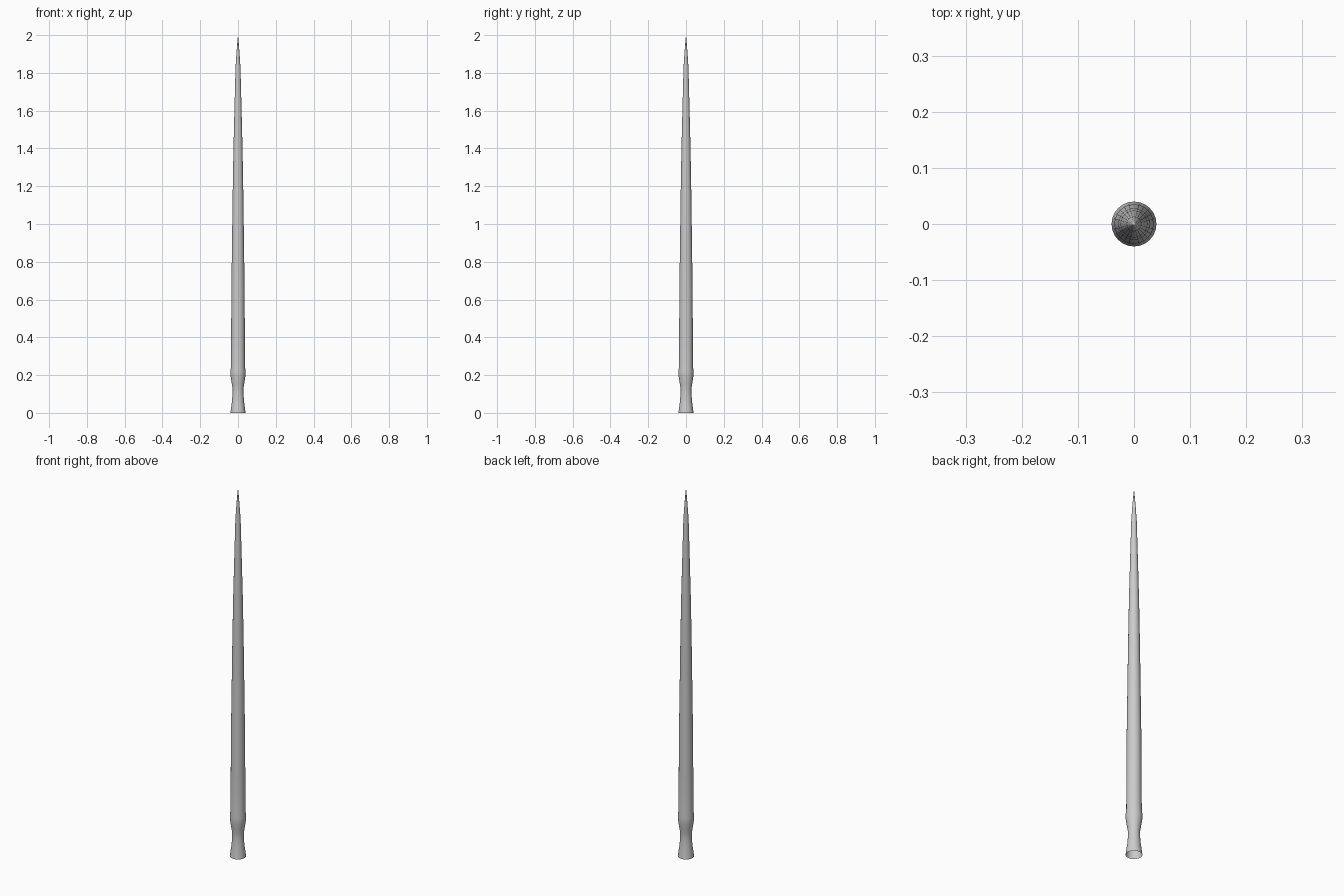
import bpy, bmesh, math

if "Cube" in bpy.data.objects:
    bpy.data.objects.remove(bpy.data.objects["Cube"])

SIDES = 24
# (radius, height) from the open foot up to the point
PROFILE = [(0.040, 0.0), (0.037, 0.025), (0.032, 0.06), (0.029, 0.10), (0.029, 0.13),
           (0.034, 0.16), (0.040, 0.20), (0.040, 0.22), (0.037, 0.25), (0.036, 0.45),
           (0.035, 0.65), (0.031, 0.95), (0.028, 1.17), (0.024, 1.40), (0.019, 1.60),
           (0.013, 1.83), (0.007, 1.92), (0.003, 1.97)]

bm = bmesh.new()


def ring(r, z):
    return [bm.verts.new((r * math.cos(2 * math.pi * i / SIDES),
                          r * math.sin(2 * math.pi * i / SIDES), z)) for i in range(SIDES)]


# turned shaft
rings = [ring(r, z) for r, z in PROFILE]
for a, b in zip(rings, rings[1:]):
    for i in range(SIDES):
        j = (i + 1) % SIDES
        bm.faces.new((a[i], a[j], b[j], b[i]))

# pointed tip
tip = bm.verts.new((0, 0, 2.0))
for i in range(SIDES):
    bm.faces.new((rings[-1][i], rings[-1][(i + 1) % SIDES], tip))

mesh = bpy.data.meshes.new("tapered_spike")
bm.to_mesh(mesh)
bm.free()
spike = bpy.data.objects.new("tapered_spike", mesh)
bpy.context.collection.objects.link(spike)
bpy.context.view_layer.objects.active = spike
spike.select_set(True)
bpy.ops.object.shade_smooth_by_angle(angle=math.radians(40))
